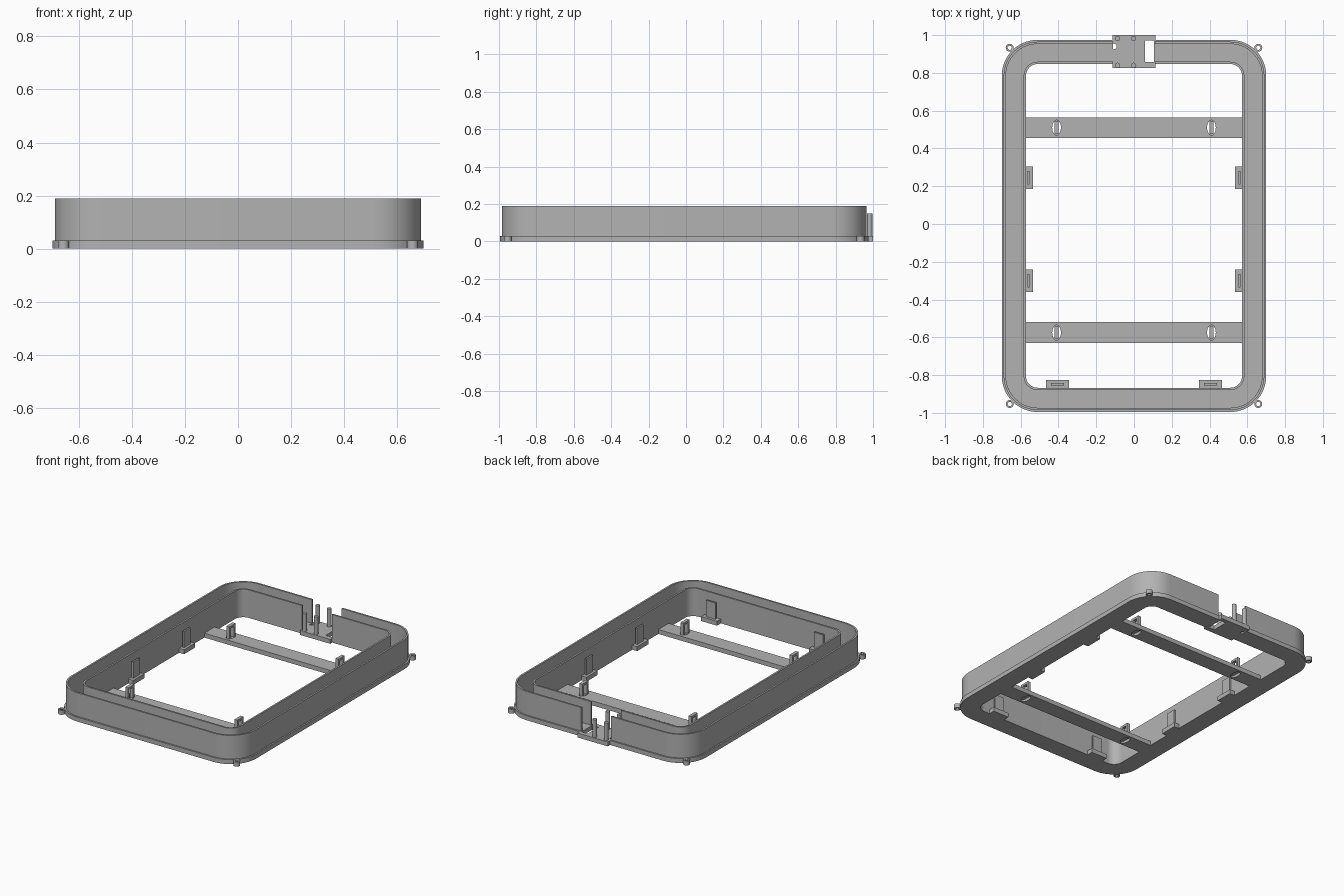
import bpy, bmesh, math

cube = bpy.data.objects.get("Cube")
if cube:
    bpy.data.objects.remove(cube, do_unlink=True)

grey = bpy.data.materials.new("plain grey")
grey.use_nodes = True
COLOUR = (0.45, 0.45, 0.45, 1)
grey.diffuse_color = COLOUR
grey.node_tree.nodes["Principled BSDF"].inputs["Base Color"].default_value = COLOUR

FLOOR, TOP = 0.03, 0.19
HALF_X, HALF_Y, RADIUS, MID_Y = 0.70, 0.985, 0.19, -0.01
GAP = 0.112


def finish(name, bm):
    bmesh.ops.recalc_face_normals(bm, faces=bm.faces)
    mesh = bpy.data.meshes.new(name)
    bm.to_mesh(mesh)
    bm.free()
    mesh.materials.append(grey)
    obj = bpy.data.objects.new(name, mesh)
    bpy.context.collection.objects.link(obj)
    return obj


def smooth(obj):
    bpy.ops.object.select_all(action='DESELECT')
    obj.select_set(True)
    bpy.context.view_layer.objects.active = obj
    bpy.ops.object.shade_smooth_by_angle(angle=math.radians(30))


def box(name, x0, x1, y0, y1, z0, z1):
    bm = bmesh.new()
    bmesh.ops.create_cube(bm, size=1)
    for v in bm.verts:
        v.co = (x0 if v.co.x < 0 else x1,
                y0 if v.co.y < 0 else y1,
                z0 if v.co.z < 0 else z1)
    return finish(name, bm)


def rod(name, x, y, z0, z1, rx, ry=None):
    bm = bmesh.new()
    bmesh.ops.create_cone(bm, cap_ends=True, segments=24, radius1=1, radius2=1, depth=1)
    for v in bm.verts:
        v.co = (x + v.co.x * rx, y + v.co.y * (ry or rx), z0 if v.co.z < 0 else z1)
    obj = finish(name, bm)
    smooth(obj)
    return obj


def cut(obj, cutters):
    """Subtract the cutters, bake the result and delete them."""
    for c in cutters:
        mod = obj.modifiers.new("hole", 'BOOLEAN')
        mod.operation, mod.solver, mod.object = 'DIFFERENCE', 'EXACT', c
    bpy.context.view_layer.update()
    graph = bpy.context.evaluated_depsgraph_get()
    mesh = bpy.data.meshes.new_from_object(obj.evaluated_get(graph))
    obj.modifiers.clear()
    obj.data = mesh
    for c in cutters:
        bpy.data.objects.remove(c, do_unlink=True)


def outline(inset, steps=16):
    """Rounded rectangle path, open at the gap in the back side."""
    hx, hy, r = HALF_X - inset, HALF_Y - inset, RADIUS - inset
    pts = [(GAP, hy)]
    for i, (sx, sy) in enumerate([(1, 1), (1, -1), (-1, -1), (-1, 1)]):
        for k in range(steps + 1):
            a = math.radians(90) * (1 - i - k / steps)
            pts.append((sx * (hx - r) + r * math.cos(a), sy * (hy - r) + r * math.sin(a)))
    pts.append((-GAP, hy))
    return [(x, y + MID_Y) for x, y in pts]


# Open-topped channel: base flange, outer wall, floor, inner wall
section = [(0, 0), (0, FLOOR), (0.01, FLOOR), (0.01, TOP), (0.022, TOP), (0.022, FLOOR),
           (0.116, FLOOR), (0.116, TOP), (0.128, TOP), (0.128, 0)]
bm = bmesh.new()
rows = [[bm.verts.new((x, y, z)) for x, y in outline(d)] for d, z in section]
for i, row in enumerate(rows):
    nxt = rows[(i + 1) % len(rows)]
    for j in range(len(row) - 1):
        bm.faces.new((row[j], row[j + 1], nxt[j + 1], nxt[j]))
for end in (0, -1):
    bm.faces.new([row[end] for row in rows])
smooth(finish("channel_frame", bm))

# Corner screw lugs
for sx in (-1, 1):
    for sy in (-1, 1):
        x, y = sx * 0.658, MID_Y + sy * 0.943
        lug = rod("corner_lug", x, y, 0, FLOOR, 0.021)
        cut(lug, [rod("lug_hole", x, y, -0.1, 0.1, 0.011)])

# Crossbars with oval holes and arched clips
for y in (0.51, -0.575):
    bar = box("crossbar", -0.574, 0.574, y - 0.055, y + 0.055, 0, FLOOR)
    cut(bar, [rod("oval_hole", sx * 0.41, y, -0.1, 0.1, 0.023, 0.04) for sx in (-1, 1)])
    for sx in (-1, 1):
        x0, x1 = sx * 0.41 - 0.011, sx * 0.41 + 0.011
        for sy in (-1, 1):
            yc = y + sy * 0.025
            box("clip_leg", x0, x1, yc - 0.008, yc + 0.008, 0.01, 0.11)
        box("clip_bridge", x0, x1, y - 0.033, y + 0.033, 0.095, 0.11)
        box("clip_foot", x0, x1, y - 0.045, y + 0.045, 0.01, 0.022)

# Side tabs with upright plates
for sx in (-1, 1):
    for y in (0.245, -0.30):
        a, b = sorted((sx * 0.535, sx * 0.578))
        box("side_tab", a, b, y - 0.06, y + 0.06, 0, FLOOR)
        a, b = sorted((sx * 0.552, sx * 0.564))
        box("side_tab_plate", a, b, y - 0.035, y + 0.035, FLOOR, 0.14)

# Front tabs with upright plates
for x in (-0.405, 0.405):
    box("front_tab", x - 0.06, x + 0.06, -0.87, -0.825, 0, FLOOR)
    box("front_tab_plate", x - 0.035, x + 0.035, -0.855, -0.843, FLOOR, 0.14)

# Back connector plate with window, cable hole and four posts
plate = box("connector_plate", -0.113, 0.115, 0.825, 1.0, 0, FLOOR)
cut(plate, [box("window", 0.058, 0.105, 0.858, 0.972, -0.1, 0.1),
            rod("cable_hole", -0.107, 0.94, -0.1, 0.1, 0.015)])
for x in (-0.087, -0.002):
    for y in (0.84, 0.982):
        rod("connector_post", x, y, FLOOR, 0.15, 0.014)
